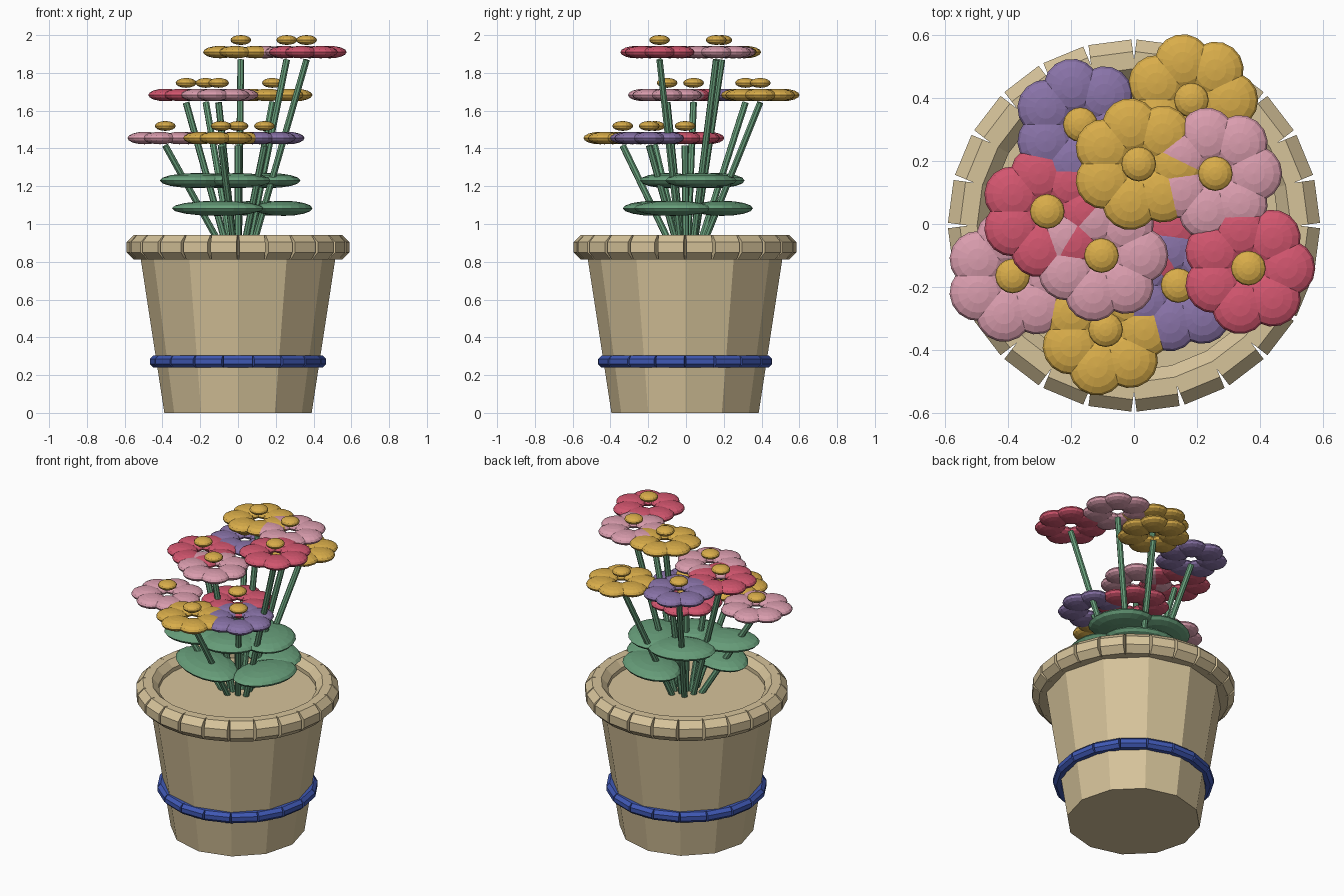
import bpy, bmesh, math
from mathutils import Matrix, Vector

cube = bpy.data.objects.get("Cube")
if cube:
    bpy.data.objects.remove(cube, do_unlink=True)


def material(name, hexcode):
    """Flat colour from an sRGB hex code, converted to linear."""
    srgb = [int(hexcode[i:i + 2], 16) / 255 for i in (0, 2, 4)]
    colour = [((c + 0.055) / 1.055) ** 2.4 for c in srgb] + [1]
    mat = bpy.data.materials.new(name)
    mat.use_nodes = True
    mat.diffuse_color = colour
    mat.node_tree.nodes["Principled BSDF"].inputs["Base Color"].default_value = colour
    return mat


clay = material("clay tan", "d6c39a")
blue = material("band blue", "3f58b4")
green = material("leaf green", "689f7b")
yellow = material("petal yellow", "d9ad4a")
red = material("petal red", "d3566f")
pink = material("petal pink", "da9dae")
purple = material("petal purple", "8973a8")


def finish(bm, name, mat):
    mesh = bpy.data.meshes.new(name)
    bm.to_mesh(mesh)
    bm.free()
    mesh.materials.append(mat)
    obj = bpy.data.objects.new(name, mesh)
    bpy.context.collection.objects.link(obj)
    return obj


def add_rod(bm, start, end, radius, sides, spin=0.0):
    """Capped cylinder between two points."""
    a, b = Vector(start), Vector(end)
    axis = b - a
    matrix = (Matrix.Translation((a + b) / 2)
              @ axis.to_track_quat('Z', 'Y').to_matrix().to_4x4()
              @ Matrix.Rotation(spin, 4, 'Z'))
    bmesh.ops.create_cone(bm, cap_ends=True, segments=sides, radius1=radius,
                          radius2=radius, depth=axis.length, matrix=matrix)


def add_blob(bm, centre, size, angle=0.0, segments=16):
    """Flattened sphere turned about the vertical."""
    matrix = (Matrix.Translation(centre) @ Matrix.Rotation(angle, 4, 'Z')
              @ Matrix.Diagonal((*size, 1)))
    bmesh.ops.create_uvsphere(bm, u_segments=segments, v_segments=8,
                              radius=1, matrix=matrix)


def segmented_ring(name, mat, count, radius, z, thickness):
    """Ring of straight rods that meet at their inner ends."""
    bm = bmesh.new()
    corners = [(radius * math.cos(math.tau * i / count),
                radius * math.sin(math.tau * i / count) + POT_Y, z)
               for i in range(count)]
    for i in range(count):
        add_rod(bm, corners[i - 1], corners[i], thickness, 8, math.pi / 8)
    finish(bm, name, mat)


# Pot with rim and painted band
POT_Y = -0.005
POT_TOP = 0.88
bm = bmesh.new()
bmesh.ops.create_cone(bm, cap_ends=True, segments=12, radius1=0.39, radius2=0.525,
                      depth=POT_TOP, matrix=Matrix.Translation((0, POT_Y, POT_TOP / 2)))
finish(bm, "pot_body", clay)
segmented_ring("pot_rim", clay, 24, 0.525, 0.877, 0.071)
segmented_ring("pot_band", blue, 18, 0.435, 0.272, 0.035)

# Leaves in two tiers: x, y, length, width, turn in degrees
tiers = {
    1.083: [(-0.107, -0.16, 0.26, 0.15, 155),
            (0.24, -0.07, 0.21, 0.15, 75),
            (0.11, 0.19, 0.22, 0.15, 155)],
    1.23: [(0.0, -0.09, 0.18, 0.15, 20),
           (0.16, 0.08, 0.2, 0.16, 120),
           (-0.08, 0.155, 0.2, 0.15, 20),
           (-0.22, -0.09, 0.2, 0.15, 20)],
}
bm = bmesh.new()
for z, leaves in tiers.items():
    for x, y, length, width, turn in leaves:
        add_blob(bm, (x, y, z), (length, width, 0.04), math.radians(turn), 20)
finish(bm, "leaves", green)

# Flowers in three layers, each with a stem, seven petals and a raised centre
layers = {
    1.455: [(-0.385, -0.165, pink), (-0.09, -0.335, yellow),
            (0.14, -0.195, purple), (0.0, -0.005, red)],
    1.683: [(-0.275, 0.04, red), (-0.17, 0.315, purple),
            (0.182, 0.393, yellow), (-0.103, -0.1, pink)],
    1.91: [(0.015, 0.19, yellow), (0.258, 0.16, pink), (0.363, -0.14, red)],
}
PETALS = 7
number = 0
for z, flowers in layers.items():
    for x, y, mat in flowers:
        number += 1
        bm = bmesh.new()
        add_rod(bm, (x * 0.2, y * 0.2, POT_TOP - 0.02), (x, y, z - 0.04), 0.018, 8)
        finish(bm, f"stem_{number}", green)

        bm = bmesh.new()
        for i in range(PETALS):
            a = math.tau * i / PETALS
            centre = (x + 0.122 * math.cos(a), y + 0.122 * math.sin(a), z)
            add_blob(bm, centre, (0.09, 0.09, 0.033), a)
        finish(bm, f"petals_{number}", mat)

        bm = bmesh.new()
        add_blob(bm, (x, y, z + 0.064), (0.055, 0.055, 0.026))
        finish(bm, f"flower_centre_{number}", yellow)
